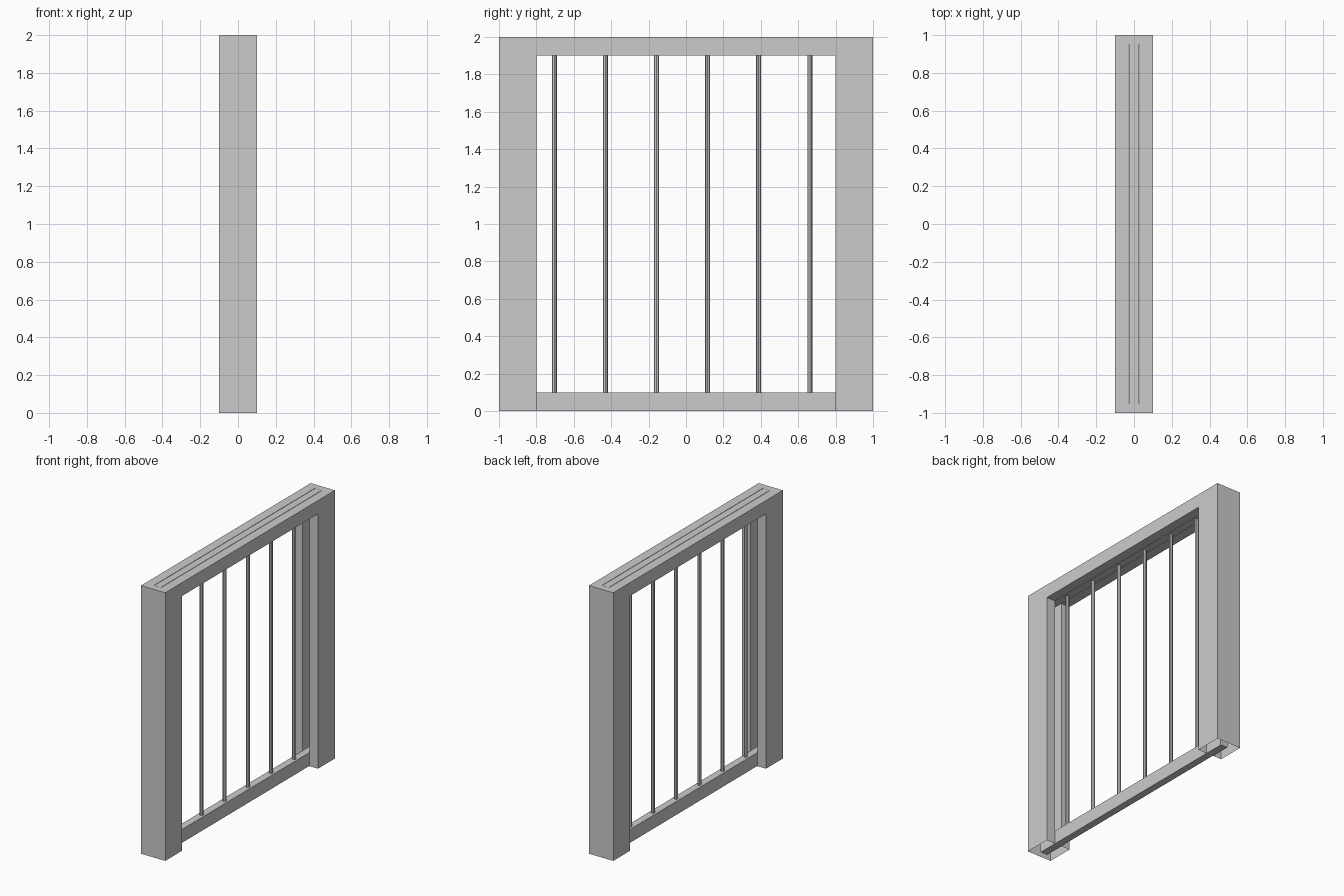
import bpy, bmesh

if "Cube" in bpy.data.objects:
    bpy.data.objects.remove(bpy.data.objects["Cube"])

SLOT = 0.03      # half thickness of the groove
RAIL = 0.027     # half thickness of the gate rails


def prism_x(name, outline, half):
    """Extrude a (y, z) outline along x, centred on x = 0."""
    bm = bmesh.new()
    face = bm.faces.new([bm.verts.new((-half, y, z)) for y, z in outline])
    new = bmesh.ops.extrude_face_region(bm, geom=[face])["geom"]
    verts = [g for g in new if isinstance(g, bmesh.types.BMVert)]
    bmesh.ops.translate(bm, vec=(2 * half, 0, 0), verts=verts)
    bmesh.ops.recalc_face_normals(bm, faces=bm.faces)
    mesh = bpy.data.meshes.new(name)
    bm.to_mesh(mesh)
    bm.free()
    obj = bpy.data.objects.new(name, mesh)
    bpy.context.collection.objects.link(obj)
    return obj


def rect(y, z0, z1):
    return [(-y, z0), (y, z0), (y, z1), (-y, z1)]


# Arch frame: two posts and a lintel, with a groove cut right through for the gate
frame = prism_x("frame", [(-1, 0), (-0.8, 0), (-0.8, 1.9), (0.8, 1.9),
                          (0.8, 0), (1, 0), (1, 2), (-1, 2)], 0.1)
cutter = prism_x("groove_cutter", rect(0.951, -0.2, 2.2), SLOT)
cutter.hide_render = True
mod = frame.modifiers.new("groove", "BOOLEAN")
mod.operation = "DIFFERENCE"
mod.solver = "EXACT"
mod.object = cutter
bpy.context.view_layer.objects.active = frame
bpy.ops.object.modifier_apply(modifier=mod.name)
bpy.data.objects.remove(cutter)

# The posts are open underneath
bm = bmesh.new()
bm.from_mesh(frame.data)
bottom = [f for f in bm.faces if all(v.co.z < 1e-4 for v in f.verts)]
bmesh.ops.delete(bm, geom=bottom, context="FACES")
bm.to_mesh(frame.data)
bm.free()

# Gate rails running in the groove
prism_x("gate_bottom_rail", rect(0.95, 0, 0.1), RAIL)
prism_x("gate_top_rail", rect(0.95, 1.9, 2.0), RAIL)

# Vertical gate bars; the last one sits inside the post groove
for i in range(7):
    bpy.ops.mesh.primitive_cylinder_add(vertices=8, radius=0.0135, depth=1.8,
                                        end_fill_type="NOTHING",
                                        location=(0, -0.704 + 0.2732 * i, 1.0))
    bpy.context.object.name = f"gate_bar_{i + 1}"
